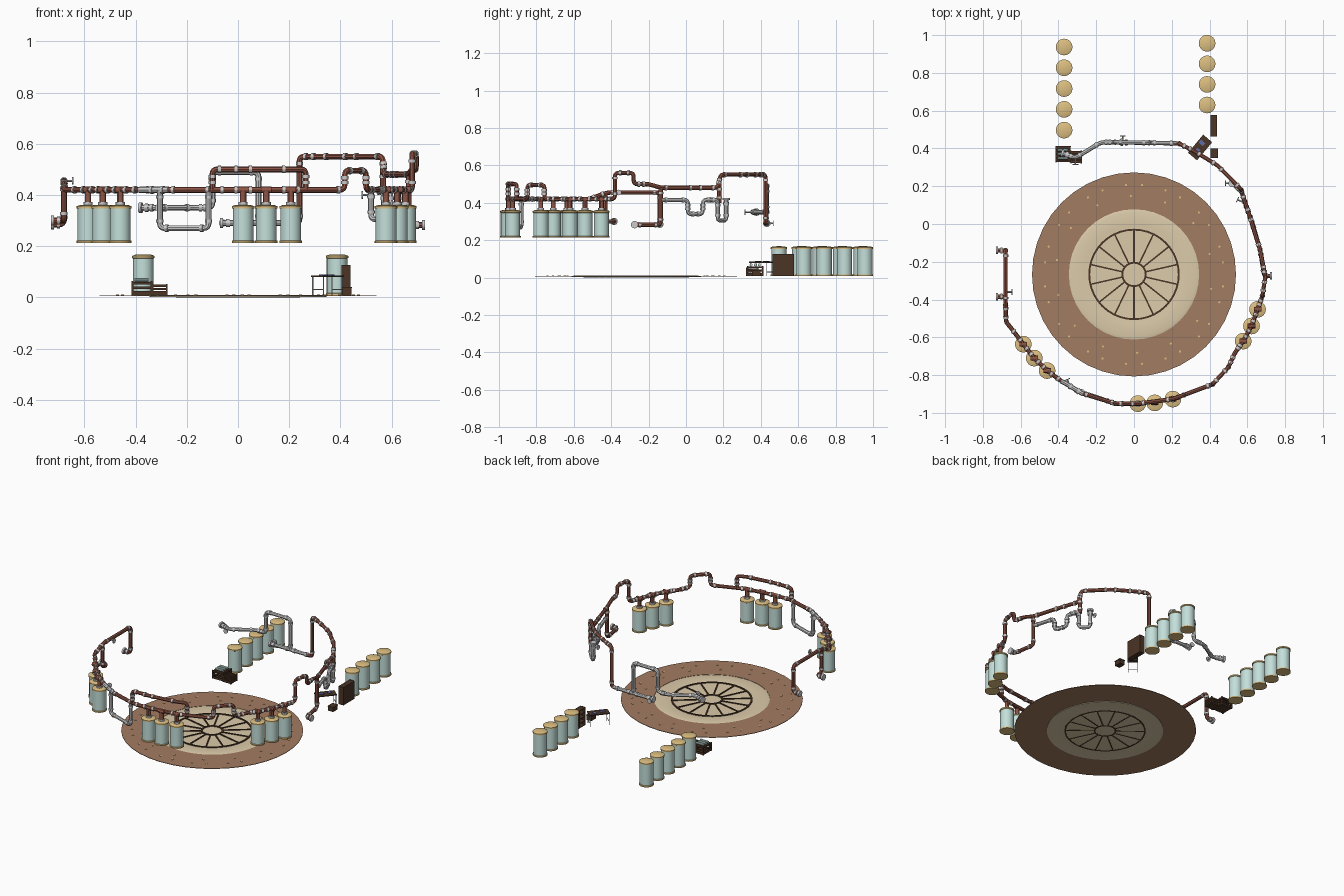
import bpy, bmesh, math
from mathutils import Vector, Matrix

if "Cube" in bpy.data.objects:
    bpy.data.objects.remove(bpy.data.objects["Cube"])

def mat(name, c):
    m = bpy.data.materials.new(name)
    m.diffuse_color = (*c, 1)
    m.use_nodes = True
    m.node_tree.nodes["Principled BSDF"].inputs["Base Color"].default_value = m.diffuse_color
    return m

RUST = mat("rusty_pipe", (.27, .09, .06))
GREY = mat("grey_metal", (.55, .55, .55))
GLASS = mat("pale_glass", (.55, .74, .70))
GOLD = mat("brass", (.72, .52, .22))
CREAM = mat("cream_stone", (.72, .60, .40))
EARTH = mat("brown_floor", (.36, .20, .12))
WOOD = mat("dark_wood", (.07, .035, .02))
BLUE = mat("blue_goods", (.12, .15, .40))

def cyl(bm, a, b, r, seg=12, r2=None):
    a, b = Vector(a), Vector(b)
    d = b - a
    q = d.to_track_quat('Z', 'Y').to_matrix().to_4x4()
    bmesh.ops.create_cone(bm, cap_ends=True, segments=seg, radius1=r, radius2=r if r2 is None else r2,
                          depth=d.length, matrix=Matrix.Translation((a + b) / 2) @ q)

def box(bm, c, s, rot=0):
    m = Matrix.Translation(c) @ Matrix.Rotation(rot, 4, 'Z') @ Matrix.Diagonal((*s, 1))
    bmesh.ops.create_cube(bm, size=1, matrix=m)

def finish(bm, name, m, smooth=True):
    me = bpy.data.meshes.new(name)
    bm.to_mesh(me)
    bm.free()
    me.materials.append(m)
    o = bpy.data.objects.new(name, me)
    bpy.context.collection.objects.link(o)
    if smooth:
        bpy.ops.object.select_all(action='DESELECT')
        o.select_set(True)
        bpy.context.view_layer.objects.active = o
        bpy.ops.object.shade_smooth_by_angle()
    return o

def lathe(name, prof, m, centre, seg=40):
    bm = bmesh.new()
    vs = [bm.verts.new((r, 0, z)) for r, z in prof]
    es = [bm.edges.new(p) for p in zip(vs, vs[1:])]
    bmesh.ops.spin(bm, geom=vs + es, cent=(0, 0, 0), axis=(0, 0, 1), angle=math.tau, steps=seg)
    bmesh.ops.remove_doubles(bm, verts=bm.verts, dist=1e-5)
    bmesh.ops.recalc_face_normals(bm, faces=bm.faces)
    bmesh.ops.translate(bm, verts=bm.verts, vec=centre)
    return finish(bm, name, m)

joints = bmesh.new()

def pipe(name, pts, m, r=.0115, bend=.022):
    """Round-cornered tube along pts, with grey sleeves beside each corner."""
    P = [Vector(p) for p in pts]
    out = [P[0]]
    for a, b, c in zip(P, P[1:], P[2:]):
        u, w = (a - b), (c - b)
        k = min(bend, u.length * .45, w.length * .45)
        s, e = b + u.normalized() * k, b + w.normalized() * k
        n = 4 if u.angle(w) < 2.4 else 2
        for i in range(n + 1):
            t = i / n
            out.append(s * (1 - t) ** 2 + b * 2 * t * (1 - t) + e * t * t)
    out.append(P[-1])
    for a, b in zip(P, P[1:]):
        d = b - a
        if d.length > .07:
            n = d.normalized()
            for q in (a + n * .028, b - n * .028):
                cyl(joints, q - n * .006, q + n * .006, r * 1.25, 12)
    cu = bpy.data.curves.new(name, 'CURVE')
    cu.dimensions = '3D'
    cu.bevel_depth, cu.bevel_resolution, cu.use_fill_caps = r, 2, True
    sp = cu.splines.new('POLY')
    sp.points.add(len(out) - 1)
    for p, v in zip(sp.points, out):
        p.co = (*v, 1)
    cu.materials.append(m)
    o = bpy.data.objects.new(name, cu)
    bpy.context.collection.objects.link(o)
    bpy.ops.object.select_all(action='DESELECT')
    o.select_set(True)
    bpy.context.view_layer.objects.active = o
    bpy.ops.object.convert(target='MESH')
    bpy.ops.object.shade_smooth_by_angle()

def flange(p, d, r=.02):
    p, d = Vector(p), Vector(d).normalized()
    cyl(joints, p - d * .03, p - d * .018, .016)
    cyl(joints, p - d * .006, p + d * .006, r, 16)

def valve(p, d):
    # stem with a hand wheel
    p, d = Vector(p), Vector(d).normalized()
    cyl(joints, p, p + d * .035, .004, 8)
    cyl(joints, p + d * .032, p + d * .037, .015, 12)

# Floor: brown ring, cream dish, spoked grate
C = (0, -.267, 0)
lathe("floor_ring", [(.345, .005), (.54, .005), (.54, .008), (.345, .008), (.345, .005)], EARTH, C)
lathe("cream_dish", [(0, .004), (.24, .004), (.26, .005), (.33, .010), (.346, .006), (.346, .002),
                     (.33, .003), (.25, .001), (0, .001)], CREAM, C)
for nm, r in (("grate_rim", .237), ("grate_hub", .062)):
    lathe(nm, [(r - .005, 0), (r + .005, 0), (r + .005, .009), (r - .005, .009), (r - .005, 0)], WOOD, C)
bm = bmesh.new()
for i in range(14):
    a = math.tau * (i + .5) / 14
    box(bm, (math.cos(a) * .15, C[1] + math.sin(a) * .15, .0045), (.175, .008, .009), a)
finish(bm, "grate_spokes", WOOD, False)
bm = bmesh.new()
for i in range(14):
    for r, off in ((.475, .09), (.475, -.09), (.415, .04)):
        a = math.tau * (i + .5) / 14 + off
        x, y = math.cos(a) * r, C[1] + math.sin(a) * r
        cyl(bm, (x, y, .007), (x, y, .011), .006, 8)
finish(bm, "floor_studs", GOLD)

# Tanks: glass barrel with brass caps
def tank(name, x, y, z, h):
    bm = bmesh.new()
    cyl(bm, (x, y, z + .004), (x, y, z + h - .006), .0405, 24)
    finish(bm, name + "_glass", GLASS)
    lathe(name + "_top_cap", [(0, h), (.03, h - .001), (.044, h - .006), (.044, h - .014), (.040, h - .016)],
          GOLD, (x, y, z), 24)
    lathe(name + "_base_cap", [(0, 0), (.044, 0), (.044, .008), (.040, .010)], GOLD, (x, y, z), 24)

for i in range(5):
    tank(f"left_floor_tank_{i}", -.37, .497 + i * .11, .008, .160)
for i in range(4):
    tank(f"right_floor_tank_{i}", .387, .63 + i * .109, .008, .160)
hang = [(-.586, -.636), (-.528, -.71), (-.46, -.776), (.02, -.951), (.11, -.947), (.206, -.927),
        (.654, -.452), (.622, -.54), (.578, -.62)]
necks = bmesh.new()
for i, (x, y) in enumerate(hang):
    tank(f"hanging_tank_{i}", x, y, .213, .149)
    cyl(necks, (x, y, .36), (x, y, .42), .0125)
    cyl(joints, (x, y, .36), (x, y, .372), .018)
    cyl(necks, (x - .02, y, .42), (x + .02, y, .42), .0125)
finish(necks, "tank_necks", RUST)

# Pipe loop, travelling from the left end round the front to the back
M = .42
pipe("left_pipe", [(-.725, -.14, .285), (-.68, -.14, .285), (-.68, -.14, .455), (-.68, -.42, .455),
                   (-.677, -.52, M), (-.655, -.545, M), (-.586, -.636, M), (-.528, -.71, M), (-.46, -.776, M),
                   (-.38, -.835, M)], RUST)
pipe("left_drain", [(-.68, -.43, .45), (-.68, -.43, .3), (-.68, -.385, .3), (-.725, -.385, .3)], RUST)
pipe("front_grey_pipe", [(-.385, -.832, M), (-.36, -.845, M), (-.27, -.9, M)], GREY, .0125)
pipe("front_pipe", [(-.28, -.895, M), (-.09, -.953, M), (.02, -.951, M), (.206, -.927, M), (.417, -.848, M),
                    (.417, -.848, .495), (.5, -.757, .495), (.5, -.757, M), (.535, -.68, M), (.578, -.62, M),
                    (.622, -.54, M), (.654, -.452, M), (.68, -.38, M), (.68, -.38, .56), (.695, -.28, .56),
                    (.695, -.28, .5), (.68, -.2, .5), (.667, -.135, .48), (.61, .05, .48), (.57, .17, .48),
                    (.565, .185, .55), (.443, .31, .55), (.32, .385, .55), (.24, .425, .55),
                    (.24, .425, .29), (.2, .428, .29)], RUST)
pipe("front_bypass", [(-.1, -.95, M), (-.1, -.95, .5), (.02, -.951, .5), (.206, -.927, .5), (.265, -.905, .5),
                      (.265, -.905, M)], RUST)
pipe("front_grey_loop", [(-.305, -.88, M), (-.305, -.88, .27), (-.115, -.945, .27), (-.115, -.945, M)], GREY)
pipe("right_drain", [(.667, -.135, .48), (.667, -.135, .283), (.69, -.275, .283), (.725, -.275, .283)], RUST)
pipe("right_grey_pipe", [(.667, -.135, .415), (.625, .01, .415), (.625, .01, .34), (.595, .09, .34),
                         (.595, .09, .415), (.57, .17, .415), (.57, .17, .305), (.52, .215, .305),
                         (.52, .215, .42)], GREY)
pipe("right_riser", [(.567, .178, .40), (.567, .178, .5)], RUST)
pipe("back_grey_pipe", [(.225, .427, .29), (.08, .43, .29), (-.065, .432, .29)], GREY)
pipe("back_grey_loop", [(.08, .43, .29), (.08, .43, .49), (-.1, .433, .49), (-.1, .433, .35), (-.175, .433, .35),
                        (-.31, .35, .35), (-.38, .375, .35)], GREY)
for p, d in (((-.725, -.14, .285), (-1, 0, 0)), ((-.725, -.385, .3), (-1, 0, 0)), ((.725, -.275, .283), (1, 0, 0)),
             ((-.065, .432, .29), (-1, 0, 0)), ((-.38, .375, .35), (-1, .3, 0)), ((.52, .215, .42), (0, 0, 1))):
    flange(p, d)
for p, d in (((-.68, -.36, .455), (1, 0, 0)), ((-.34, -.855, M), (-.3, .7, 0)), ((.52, .215, .4), (-1, 0, 0)),
             ((.58, .115, .415), (-.7, .3, 0)), ((-.06, .432, .29), (0, 1, 0)), ((-.31, .35, .35), (0, -1, 0))):
    valve(p, d)
finish(joints, "pipe_joints_and_valves", GREY)

# Slatted crates by the left tanks
bm = bmesh.new()
for cx, cy, w, d, h in ((-.375, .37, .075, .08, .055), (-.306, .355, .055, .06, .045)):
    box(bm, (cx, cy, .012), (w, d, .008))
    for k in range(3):
        z = .02 + k * (h - .02) / 2
        for s in (-1, 1):
            box(bm, (cx, cy + s * d / 2, z), (w + .004, .004, .009))
            box(bm, (cx + s * w / 2, cy, z), (.004, d, .009))
    for sx in (-1, 1):
        for sy in (-1, 1):
            box(bm, (cx + sx * w / 2, cy + sy * d / 2, h / 2 + .008), (.007, .007, h))
    for k in range(4):
        box(bm, (cx, cy + (k - 1.5) * d / 4, h), (w, d / 6, .005))
finish(bm, "slatted_crates", WOOD, False)
bm = bmesh.new()
for k in range(3):
    y = .348 + k * .022
    cyl(bm, (-.405, y, .068), (-.35, y, .068), .008, 10)
finish(bm, "crate_bottles", GLASS)

# Work table turned toward the ring
a, tc = math.radians(50), Vector((.35, .405, 0))
R = Matrix.Rotation(a, 3, 'Z')
bm = bmesh.new()
box(bm, tc + Vector((0, 0, .082)), (.125, .062, .006), a)
finish(bm, "table_top", WOOD, False)
bm = bmesh.new()
for sx in (-1, 1):
    for sy in (-1, 1):
        p = tc + R @ Vector((sx * .058, sy * .027, 0))
        cyl(bm, p + Vector((0, 0, .008)), p + Vector((0, 0, .08)), .0022, 8)
    cyl(bm, tc + R @ Vector((sx * .058, -.027, .03)), tc + R @ Vector((sx * .058, .027, .03)), .002, 8)
finish(bm, "table_legs", GREY)
bm = bmesh.new()
box(bm, tc + R @ Vector((-.025, 0, .087)), (.03, .02, .005), a)
box(bm, tc + R @ Vector((.025, .008, .087)), (.02, .03, .004), a)
finish(bm, "table_goods", BLUE, False)

# Open shelf cabinet and stool box
bm = bmesh.new()
for y in (.465, .52, .575):
    box(bm, (.422, y, .067), (.036, .005, .117))
for k in range(5):
    box(bm, (.422, .52, .011 + k * .028), (.036, .112, .004))
box(bm, (.438, .52, .067), (.004, .112, .117))
finish(bm, "shelf_cabinet", WOOD, False)
bm = bmesh.new()
box(bm, (.425, .375, .023), (.036, .046, .03))
box(bm, (.425, .375, .038), (.040, .050, .004))
finish(bm, "small_box", WOOD, False)
